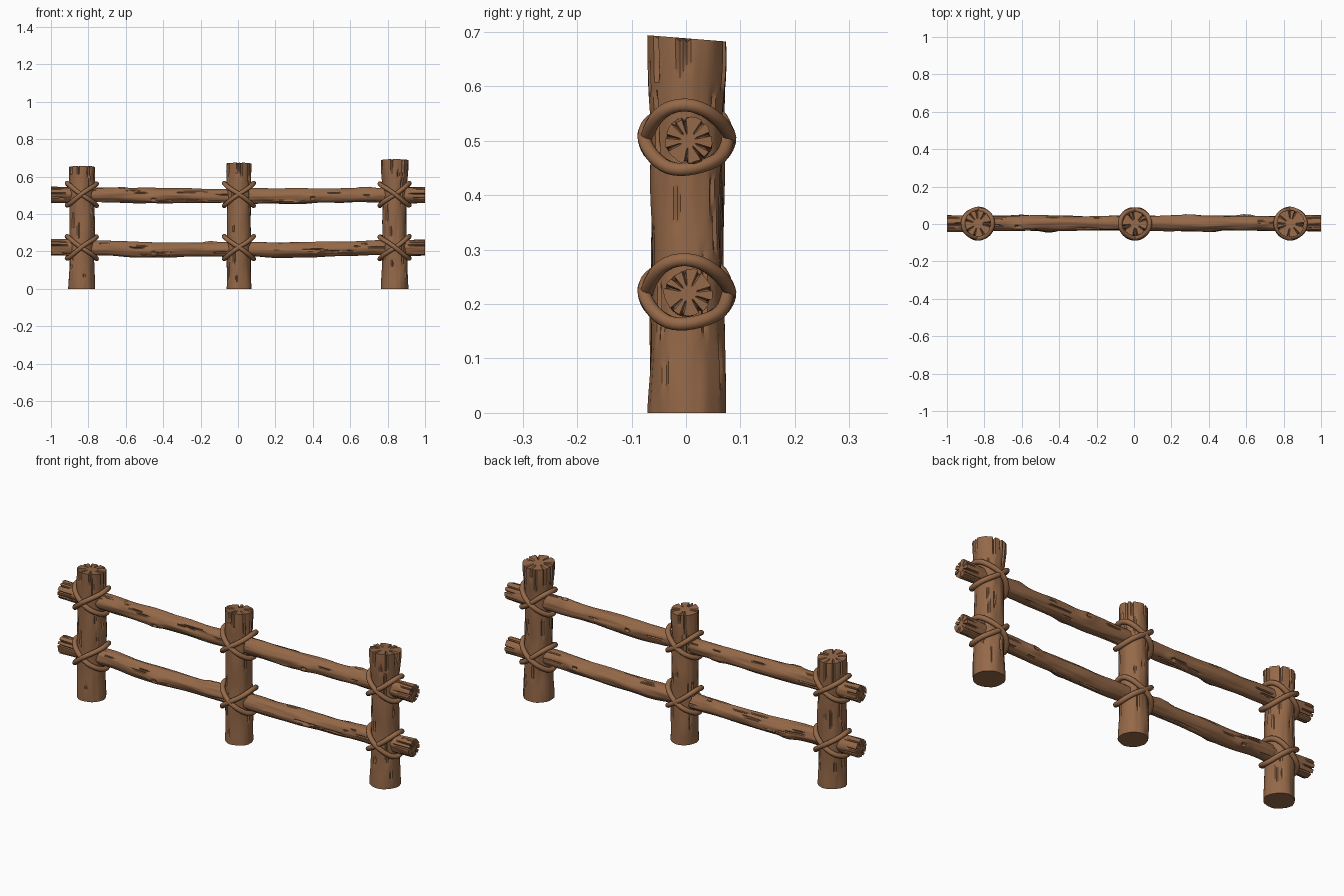
import bpy, bmesh, math, random
from mathutils import Vector, noise

if "Cube" in bpy.data.objects:
    bpy.data.objects.remove(bpy.data.objects["Cube"], do_unlink=True)

rng = random.Random(7)


def make_material(name, color):
    mat = bpy.data.materials.new(name)
    mat.use_nodes = True
    mat.diffuse_color = color
    mat.node_tree.nodes["Principled BSDF"].inputs["Base Color"].default_value = color
    return mat


WOOD = make_material("brown wood", (0.30, 0.14, 0.065, 1))


def finish(obj, angle):
    obj.data.materials.append(WOOD)
    bpy.ops.object.select_all(action='DESELECT')
    obj.select_set(True)
    bpy.context.view_layer.objects.active = obj
    bpy.ops.object.shade_smooth_by_angle(angle=math.radians(angle))


def sample(profile, t):
    """Smoothly interpolate evenly spaced profile values at t in 0..1."""
    f = t * (len(profile) - 1)
    i = min(int(f), len(profile) - 2)
    s = f - i
    s = s * s * (3 - 2 * s)
    return profile[i] * (1 - s) + profile[i + 1] * s


def make_log(name, length, radii, place, rings, cracks, split_low, split_high,
             knots=(), tilt=0.0, sides=64):
    """Rough log along its own axis; place(a, b, t) maps it into the scene."""
    seed = Vector((rng.uniform(0, 50), rng.uniform(0, 50), 0))

    # Bark cracks: (column, start, end, depth); the end splits also cut the caps
    grooves = []
    for _ in range(cracks):
        start = rng.uniform(0.02, 0.9) * length
        grooves.append((rng.randrange(sides), start,
                        start + rng.uniform(0.04, 0.15), rng.uniform(0.004, 0.008)))
    splits = [int((k + rng.uniform(0.1, 0.8)) * sides / 9) % sides for k in range(9)]
    for column in splits:
        depth = rng.uniform(0.006, 0.012)
        reach = rng.uniform(0.05, 0.13)
        if split_high:
            grooves.append((column, length - reach, length + reach, depth))
        if split_low:
            grooves.append((column, -reach, reach, depth))

    def radius(j, t):
        angle = math.tau * j / sides
        around = Vector((math.cos(angle), math.sin(angle), 0))
        r = sample(radii, t / length)
        r += 0.005 * noise.noise(around * 1.3 + Vector((0, 0, t * 7)) + seed)
        r += 0.002 * noise.noise(around * 4 + Vector((0, 0, t * 5)) + seed)
        for column, start, end, depth in grooves:
            if start < t < end and column == j:
                r -= depth * math.sin(math.pi * (t - start) / (end - start)) ** 0.5
        # Knots are raised rims with a hollow centre
        for where, direction in knots:
            turn = (angle - direction + math.pi) % math.tau - math.pi
            d2 = ((t - where) / 0.035) ** 2 + (turn / 0.5) ** 2
            r += 0.011 * math.exp(-d2) - 0.017 * math.exp(-d2 * 9)
        return r

    bm = bmesh.new()

    def add_ring(t, scale, drop):
        ring = []
        for j in range(sides):
            angle = math.tau * j / sides
            r = radius(j, t) * scale
            a, b = r * math.cos(angle), r * math.sin(angle)
            along = t + drop * (j in splits) + tilt * b * (t / length) ** 8
            ring.append(bm.verts.new(place(a, b, along)))
        return ring

    low_drop = 0.007 if split_low else 0
    high_drop = -0.007 if split_high else 0
    loops = [add_ring(0, 0.4, 0), add_ring(0, 0.7, low_drop)]
    for i in range(rings + 1):
        drop = low_drop if i == 0 else high_drop if i == rings else 0
        loops.append(add_ring(length * i / rings, 1, drop))
    loops += [add_ring(length, 0.7, high_drop), add_ring(length, 0.4, 0)]
    for lower, upper in zip(loops, loops[1:]):
        for j in range(sides):
            k = (j + 1) % sides
            bm.faces.new((lower[j], lower[k], upper[k], upper[j]))
    bm.faces.new(loops[0][::-1])
    bm.faces.new(loops[-1])
    bmesh.ops.recalc_face_normals(bm, faces=bm.faces)
    mesh = bpy.data.meshes.new(name)
    bm.to_mesh(mesh)
    bm.free()
    obj = bpy.data.objects.new(name, mesh)
    bpy.context.collection.objects.link(obj)
    finish(obj, 32)


def make_rope(name, x, z, slant):
    """Closed rope loop around a post, sloping across the rail."""
    curve = bpy.data.curves.new(name, 'CURVE')
    curve.dimensions = '3D'
    curve.bevel_depth = 0.0125
    curve.bevel_resolution = 3
    spline = curve.splines.new('POLY')
    count = 40
    spline.points.add(count - 1)
    spline.use_cyclic_u = True
    for i, point in enumerate(spline.points):
        a = math.tau * i / count
        wobble = 0.003 * math.sin(3 * a + x * 9 + slant)
        point.co = (x + 0.079 * math.cos(a), 0.002 + (0.076 + wobble) * math.sin(a),
                    z + slant * 0.058 * math.cos(a) + wobble, 1)
    shape = bpy.data.objects.new(name, curve)
    mesh = bpy.data.meshes.new_from_object(shape)
    bpy.data.objects.remove(shape)
    obj = bpy.data.objects.new(name, mesh)
    bpy.context.collection.objects.link(obj)
    finish(obj, 60)


# Posts
posts = [("right_post", -0.835, 0.652, (0.070, 0.067, 0.068, 0.066, 0.070)),
         ("middle_post", 0.005, 0.670, (0.067, 0.066, 0.064, 0.064, 0.066)),
         ("left_post", 0.837, 0.688, (0.073, 0.068, 0.064, 0.066, 0.074))]
for name, x, height, radii in posts:
    make_log(name, height, radii, lambda a, b, t: (x + a, 0.002 + b, t),
             50, 26, False, True, tilt=-0.08)

# Rails, with a slight sag between the posts
rail_radii = (0.043, 0.039, 0.041, 0.037, 0.038, 0.042, 0.038, 0.040, 0.043)
rails = [("lower_rail", (0.222, 0.219, 0.208, 0.210, 0.212, 0.208, 0.212, 0.220, 0.220),
          ((0.55, 3.4), (0.85, 1.2), (1.42, 3.3), (1.6, 0.2), (0.4, 5.6))),
         ("upper_rail", (0.503, 0.502, 0.499, 0.498, 0.497, 0.496, 0.499, 0.501, 0.500),
          ((0.38, 2.0), (0.55, 3.6), (1.4, 3.4), (1.3, 0.1), (0.8, 5.5), (1.68, 1.4)))]
for name, heights, knots in rails:
    make_log(name, 2.0, rail_radii,
             lambda a, b, t: (t - 1, 0.004 + a, sample(heights, min(max(t / 2, 0), 1)) + b),
             160, 45, True, True, knots)

# Crossed rope lashings at every joint
for post_name, x, _, _ in posts:
    for level, z in (("lower", 0.221), ("upper", 0.505)):
        for label, slant in (("rising", 1), ("falling", -1)):
            make_rope(f"{level}_{label}_rope_{post_name}", x, z, slant)
